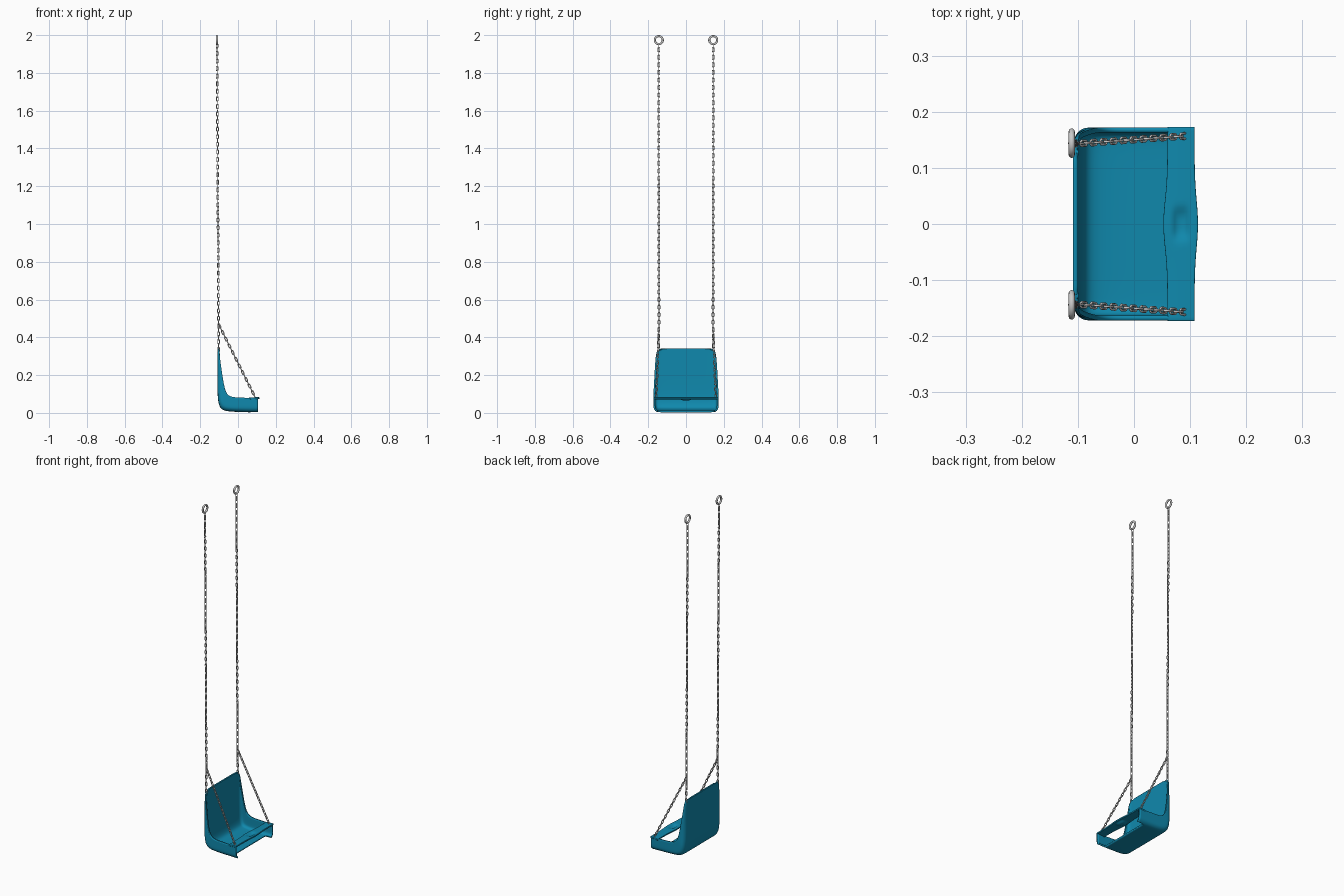
import bpy, bmesh, math
from mathutils import Vector

if "Cube" in bpy.data.objects:
    bpy.data.objects.remove(bpy.data.objects["Cube"])

teal = bpy.data.materials.new("teal_plastic")
teal.diffuse_color = (0.005, 0.25, 0.42, 1)
teal.use_nodes = True
teal.node_tree.nodes["Principled BSDF"].inputs["Base Color"].default_value = teal.diffuse_color


def add_object(name, bm, material=None):
    mesh = bpy.data.meshes.new(name)
    bm.to_mesh(mesh)
    bm.free()
    ob = bpy.data.objects.new(name, mesh)
    bpy.context.collection.objects.link(ob)
    if material:
        mesh.materials.append(material)
    return ob


def smooth(ob, angle=40):
    bpy.ops.object.select_all(action='DESELECT')
    ob.select_set(True)
    bpy.context.view_layer.objects.active = ob
    bpy.ops.object.shade_smooth_by_angle(angle=math.radians(angle))


def grid_faces(bm, rows, skip=lambda i, j: False):
    for i in range(len(rows) - 1):
        for j in range(len(rows[0]) - 1):
            if not skip(i, j):
                bm.faces.new((rows[i][j], rows[i][j + 1], rows[i + 1][j + 1], rows[i + 1][j]))
    loose = [v for v in bm.verts if not v.link_faces]
    bmesh.ops.delete(bm, geom=loose, context='VERTS')


# Seat bucket: U-shaped section lofted from the back top down to the seat front
# each station: outer path x, z / wall rim x, z / half width
stations = [
    (-.109, .340, -.100, .340, .135), (-.109, .335, -.099, .335, .149),
    (-.109, .318, -.098, .318, .158), (-.109, .270, -.093, .270, .163),
    (-.109, .200, -.083, .200, .167), (-.109, .130, -.073, .140, .170),
    (-.107, .070, -.064, .110, .172), (-.098, .030, -.050, .091, .172),
    (-.078, .011, -.028, .083, .172), (-.030, .006, .010, .081, .172),
    (.030, .004, .040, .080, .172), (.066, .003, .066, .079, .172),
    (.106, .003, .106, .079, .172)]
bm = bmesh.new()
rows = []
for px, pz, rx, rz, hw in stations:
    p, r = Vector((px, 0, pz)), Vector((rx, 0, rz))
    h = (r - p).length
    d = min(.028, h * .7)
    half = [(hw, h), (hw, (h + d) / 2)]
    for k in range(5):
        a = k * math.pi / 8
        half.append((hw - .028 * (1 - math.cos(a)), d * (1 - math.sin(a))))
    half.append((hw * .4, 0))
    section = [(-y, v) for y, v in half] + [(y, v) for y, v in reversed(half)]
    rows.append([bm.verts.new(p + (r - p) * (v / h) + Vector((0, y, 0))) for y, v in section])
last = len(stations) - 2
# the front station only continues the two side cheeks, leaving the floor open
grid_faces(bm, rows, lambda i, j: i == last and 5 <= j <= 9)
seat = add_object("seat_bucket", bm, teal)
sub = seat.modifiers.new("smooth", 'SUBSURF')
sub.levels = sub.render_levels = 2
sub.boundary_smooth = 'PRESERVE_CORNERS'
sol = seat.modifiers.new("thickness", 'SOLIDIFY')
sol.thickness, sol.offset = .009, -1
smooth(seat)

# Front bar: thin plate across the cheeks, bulged and dented in the middle
bm = bmesh.new()
rows = []
for i in range(13):
    row = []
    for j in range(49):
        y = -.173 + .346 * j / 48
        bulge = math.exp(-(y / .06) ** 2)
        x0, x1 = .059 - .007 * bulge, .108 + .006 * bulge
        t = i / 12
        x = x0 + (x1 - x0) * t
        dent = .008 * math.exp(-(y / .026) ** 4 - ((x - .084) / .013) ** 4)
        z = .083 - .004 * (1 - t) ** 3 - dent
        row.append(bm.verts.new((x, y, z)))
    rows.append(row)
grid_faces(bm, rows)
bmesh.ops.reverse_faces(bm, faces=bm.faces[:])   # lay the thickness below the top surface
bmesh.ops.recalc_face_normals(bm, faces=bm.faces[:])
if sum(f.normal.z for f in bm.faces) < 0:
    bmesh.ops.reverse_faces(bm, faces=bm.faces[:])
bar = add_object("front_bar", bm, teal)
sol = bar.modifiers.new("thickness", 'SOLIDIFY')
sol.thickness, sol.offset = .009, -1
bev = bar.modifiers.new("edge", 'BEVEL')
bev.width, bev.segments, bev.limit_method = .002, 2, 'ANGLE'
bev.angle_limit = math.radians(60)
smooth(bar)


def add_link(bm, centre, along, side, radius, wire, stretch=0, n=16, m=6):
    """Closed wire loop lying in the along/side plane, stretched along one axis."""
    normal = along.cross(side)
    loops = []
    for i in range(n):
        a = 2 * math.pi * (i + .5) / n
        out = along * math.cos(a) + side * math.sin(a)
        c = centre + out * radius + along * math.copysign(stretch / 2, math.cos(a))
        loops.append([bm.verts.new(c + (out * math.cos(b) + normal * math.sin(b)) * wire)
                      for b in (2 * math.pi * k / m for k in range(m))])
    for i in range(n):
        p, q = loops[i], loops[(i + 1) % n]
        for k in range(m):
            bm.faces.new((p[k], q[k], q[(k + 1) % m], p[(k + 1) % m]))


def finish_metal(name, bm):
    bmesh.ops.recalc_face_normals(bm, faces=bm.faces[:])
    ob = add_object(name, bm)
    mir = ob.modifiers.new("other_side", 'MIRROR')
    mir.use_axis = (False, True, False)
    smooth(ob, 80)


def add_chain(name, start, end, pitch=.02, wire=.0022, radius=.0047):
    start, end = Vector(start), Vector(end)
    along = (end - start).normalized()
    u = along.cross(Vector((0, 1, 0))).normalized()
    w = along.cross(u)
    count = round((end - start).length / pitch)
    step = (end - start) / count
    stretch = step.length + 2 * wire - 2 * radius
    bm = bmesh.new()
    for i in range(count):
        add_link(bm, start + step * (i + .5), along, w if i % 2 else u, radius, wire, stretch)
    finish_metal(name, bm)


# Chains: long hanger, short tail to the backrest, diagonal to the front bar
joint = (-.103, .143, .47)
add_chain("hanger_chain", (-.111, .144, 1.953), joint)
add_chain("back_chain", joint, (-.103, .145, .325))
add_chain("front_chain", joint, (.092, .157, .08))

# Hanging rings at the top
bm = bmesh.new()
add_link(bm, Vector((-.111, .144, 1.9735)), Vector((0, 0, 1)), Vector((0, 1, 0)),
         .021, .0055, n=32, m=12)
finish_metal("hanging_ring", bm)
